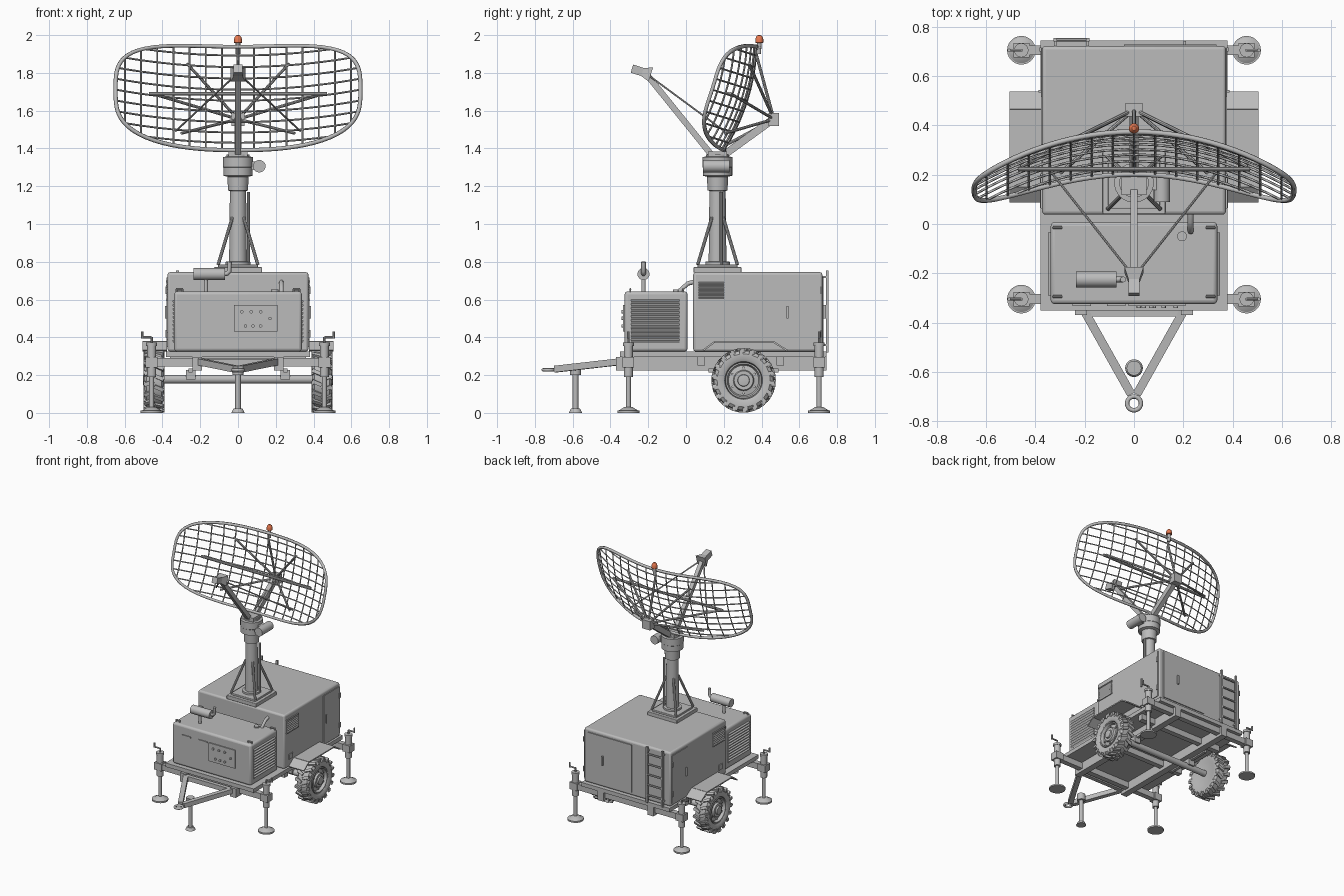
import bpy, bmesh, math
from mathutils import Vector, Matrix

if "Cube" in bpy.data.objects:
    bpy.data.objects.remove(bpy.data.objects["Cube"])

def mat(name, c):
    m = bpy.data.materials.new(name)
    m.diffuse_color = (*c, 1)
    m.use_nodes = True
    m.node_tree.nodes["Principled BSDF"].inputs["Base Color"].default_value = m.diffuse_color
    return m
GREY = mat("painted grey", (0.5, 0.5, 0.5))
ORANGE = mat("beacon orange", (0.8, 0.19, 0.08))

def finish(name, bm, m=GREY, bevel=0, angle=35):
    bmesh.ops.recalc_face_normals(bm, faces=bm.faces)
    me = bpy.data.meshes.new(name)
    bm.to_mesh(me); bm.free()
    me.materials.append(m)
    o = bpy.data.objects.new(name, me)
    bpy.context.collection.objects.link(o)
    if bevel:
        b = o.modifiers.new("soft edges", 'BEVEL')
        b.width, b.segments, b.limit_method = bevel, 3, 'ANGLE'
    bpy.ops.object.select_all(action='DESELECT')
    o.select_set(True); bpy.context.view_layer.objects.active = o
    bpy.ops.object.shade_smooth_by_angle(angle=math.radians(angle))
    return o

def box(bm, x0, x1, y0, y1, z0, z1):
    M = Matrix.Translation(((x0+x1)/2, (y0+y1)/2, (z0+z1)/2)) @ Matrix.Diagonal((abs(x1-x0), abs(y1-y0), abs(z1-z0), 1))
    bmesh.ops.create_cube(bm, size=1, matrix=M)

def along(a, b):
    a, b = Vector(a), Vector(b)
    return Matrix.Translation((a+b)/2) @ (b-a).to_track_quat('Z', 'Y').to_matrix().to_4x4(), (b-a).length

def beam(bm, a, b, w, h):
    M, L = along(a, b)
    bmesh.ops.create_cube(bm, size=1, matrix=M @ Matrix.Diagonal((w, h, L, 1)))

def rod(bm, a, b, r, r2=None, n=16):
    M, L = along(a, b)
    bmesh.ops.create_cone(bm, cap_ends=True, segments=n, radius1=r, radius2=r if r2 is None else r2, depth=L, matrix=M)

def lathe(bm, prof, M, n=32):
    rings = [[bm.verts.new(M @ Vector((r*math.cos(2*math.pi*i/n), r*math.sin(2*math.pi*i/n), h))) for i in range(n)] for r, h in prof]
    for A, B in zip(rings, rings[1:]):
        for i in range(n):
            bm.faces.new((A[i], A[(i+1) % n], B[(i+1) % n], B[i]))
    bm.faces.new(rings[0]); bm.faces.new(rings[-1])

def tubes(name, paths, r, cyclic=False, res=1):
    c = bpy.data.curves.new(name, 'CURVE')
    c.dimensions, c.bevel_depth, c.bevel_resolution, c.use_fill_caps = '3D', r, res, True
    for p in paths:
        s = c.splines.new('POLY'); s.points.add(len(p)-1); s.use_cyclic_u = cyclic
        for q, v in zip(s.points, p): q.co = (*v, 1)
    c.materials.append(GREY)
    o = bpy.data.objects.new(name, c)
    bpy.context.collection.objects.link(o)
    bpy.ops.object.select_all(action='DESELECT')
    o.select_set(True); bpy.context.view_layer.objects.active = o
    bpy.ops.object.convert(target='MESH')

def louvre(bm, x, s, y0, y1, z0, z1, n):
    for i in range(n):
        z = z0 + (z1-z0)*(i+.5)/n
        M = Matrix.Translation((s*x, (y0+y1)/2, z)) @ Matrix.Rotation(s*0.6, 4, 'Y') @ Matrix.Diagonal((.014, y1-y0, (z1-z0)/n*.75, 1))
        bmesh.ops.create_cube(bm, size=1, matrix=M)

S = (-1, 1)
# trailer chassis: deck, rails, cross members
bm = bmesh.new()
box(bm, -.38, .38, -.35, .745, .295, .325)
for s in S:
    box(bm, s*.19, s*.24, -.37, .745, .225, .295)
    box(bm, s*.225, s*.275, .27, .34, .178, .228)
    box(bm, s*.24, s*.262, .12, .49, .215, .235)
for y in (-.305, .705): box(bm, -.45, .45, y-.02, y+.02, .245, .29)
for y in (.08, .5): box(bm, -.36, .36, y-.02, y+.02, .25, .295)
finish("chassis", bm)
bm = bmesh.new()
rod(bm, (-.42, .305, .178), (.42, .305, .178), .023)
finish("axle", bm)

# draw bar with tow ring and nose leg
bm = bmesh.new()
for s in S: beam(bm, (s*.2, -.355, .27), (s*.012, -.69, .232), .035, .035)
box(bm, -.2, .2, -.375, -.345, .25, .285)
finish("draw_bar", bm)
tubes("tow_ring", [[(.028*math.cos(a*math.pi/12), -.728+.028*math.sin(a*math.pi/12), .228) for a in range(24)]], .009, True, 2)
bm = bmesh.new()
rod(bm, (0, -.585, .02), (0, -.585, .235), .015)
rod(bm, (0, -.585, 0), (0, -.585, .022), .036, .025, 24)
rod(bm, (0, -.585, .2), (0, -.585, .25), .03)
finish("nose_leg", bm)

# four corner jacks with crank handles
bm = bmesh.new()
for s in S:
    for y in (-.305, .705):
        x = s*.457
        rod(bm, (x, y, 0), (x, y, .012), .058, n=28)
        rod(bm, (x, y, .012), (x, y, .032), .052, .02, 28)
        rod(bm, (x, y, .02), (x, y, .2), .013)
        rod(bm, (x, y, .19), (x, y, .36), .024)
        rod(bm, (x, y, .355), (x, y, .372), .029)
        box(bm, x-.032, x+.032, y-.03, y+.03, .24, .295)
        rod(bm, (x, y, .37), (x, y, .402), .006, n=8)
        rod(bm, (x, y, .4), (x+s*.05, y, .4), .006, n=8)
        rod(bm, (x+s*.05, y, .395), (x+s*.05, y, .43), .007, n=8)
finish("corner_jacks", bm)

# wheels with lugged tyres
for s, side in zip(S, ("left", "right")):
    M = Matrix.Translation((s*.445, .305, .172)) @ Matrix.Rotation(s*math.pi/2, 4, 'Y')
    bm = bmesh.new()
    lathe(bm, [(.095, -.045), (.115, -.053), (.14, -.053), (.157, -.04), (.16, 0), (.157, .04), (.14, .053), (.115, .053), (.1, .045), (.095, .02)], M, 40)
    for i in range(18):
        for k in S:
            R = Matrix.Rotation((i+.25*k)*math.pi/9, 4, 'Z')
            bmesh.ops.create_cube(bm, size=1, matrix=M @ R @ Matrix.Translation((.158, 0, k*.027)) @ Matrix.Rotation(k*.4, 4, 'X') @ Matrix.Diagonal((.024, .02, .054, 1)))
            bmesh.ops.create_cube(bm, size=1, matrix=M @ R @ Matrix.Translation((.148, 0, k*.05)) @ Matrix.Diagonal((.03, .019, .012, 1)))
    finish("tyre_"+side, bm)
    bm = bmesh.new()
    lathe(bm, [(.096, -.04), (.096, .047), (.088, .047), (.08, .025), (.055, .03), (.05, .045), (.032, .045), (.03, .056), (.015, .058)], M, 32)
    for i in range(6):
        a = i*math.pi/3
        p = Vector((.068*math.cos(a), .068*math.sin(a), .024))
        rod(bm, M @ p, M @ (p+Vector((0, 0, .012))), .007, n=6)
    finish("wheel_hub_"+side, bm)

# folded plate mudguards
bm = bmesh.new()
for s in S:
    pts = [(.09, .33), (.15, .375), (.465, .375), (.535, .33)]
    for (a, za), (b, zb) in zip(pts, pts[1:]):
        beam(bm, (s*.441, a, za), (s*.441, b, zb), .13, .009)
finish("mudguards", bm)

# equipment cabin
bm = bmesh.new(); box(bm, -.373, .373, .038, .722, .325, .745)
finish("equipment_cabin", bm, bevel=.014)
bm = bmesh.new()
for s in S:
    box(bm, s*.37, s*.378, .515, .712, .35, .718)
    box(bm, s*.378, s*.387, .533, .543, .5, .565)
    box(bm, s*.37, s*.379, .09, .135, .385, .425)
    for z in (.42, .65): box(bm, s*.376, s*.384, .7, .716, z-.02, z+.02)
    for z0 in (.6, .7): box(bm, s*.37, s*.38, .06, .205, z0-.006, z0+.002)
    louvre(bm, .373, s, .065, .2, .6, .695, 7)
box(bm, -.04, .335, .718, .729, .35, .72)
box(bm, .2, .212, .728, .742, .5, .57)
finish("cabin_doors_and_vents", bm)

# rear ladder
bm = bmesh.new()
for x in (-.32, -.187):
    box(bm, x-.007, x+.007, .74, .754, .32, .755)
    for z in (.36, .72): box(bm, x-.005, x+.005, .715, .745, z-.005, z+.005)
for i in range(5): rod(bm, (-.32, .747, .38+i*.08), (-.187, .747, .38+i*.08), .007, n=8)
finish("ladder", bm)

# generator housing with panel and louvres
bm = bmesh.new(); box(bm, -.338, .338, -.325, .008, .325, .643)
finish("generator_housing", bm, bevel=.016)
bm = bmesh.new()
for s in S:
    louvre(bm, .338, s, -.29, -.035, .37, .6, 11)
    for y in (-.015, -.295):
        rod(bm, (s*.31-.018, y, .655), (s*.31+.018, y, .655), .006, n=8)
        for d in S: rod(bm, (s*.31+d*.016, y, .64), (s*.31+d*.016, y, .657), .005, n=8)
box(bm, -.022, .208, -.333, -.32, .43, .572)
for x, z in ((.02, .535), (.07, .535), (.12, .535), (.04, .46), (.08, .46), (.12, .46), (.17, .5)):
    rod(bm, (x, -.33, z), (x, -.341, z), .009, n=12)
for x in (-.25, -.11): box(bm, x, x+.075, -.332, -.32, .563, .572)
rod(bm, (.195, -.05, .64), (.195, -.05, .653), .02)
finish("generator_fittings", bm)

# exhaust silencer and cable conduit
bm = bmesh.new()
rod(bm, (-.235, -.225, .735), (-.07, -.225, .735), .032, n=24)
rod(bm, (-.17, -.225, .63), (-.17, -.225, .72), .011)
finish("silencer", bm)
tubes("exhaust_pipe", [[(-.08, -.225, .735), (-.058, -.225, .737), (-.046, -.225, .75), (-.044, -.225, .8)]], .012, res=2)
tubes("cable_conduit", [[(.23, -.03, .63), (.23, -.03, .65), (.23, .01, .685), (.23, .05, .695)]], .012, res=2)

# mast, base plate, braces and turntable
Y = .167
bm = bmesh.new()
box(bm, -.127, .127, Y-.127, Y+.127, .742, .772)
box(bm, -.105, .105, Y-.105, Y+.105, .77, .786)
finish("mast_base", bm, bevel=.004)
bm = bmesh.new()
lathe(bm, [(.065, .785), (.065, .8), (.047, .802), (.043, 1.175), (.053, 1.178), (.056, 1.25), (.078, 1.256), (.078, 1.3), (.08, 1.302), (.08, 1.355), (.06, 1.357), (.06, 1.368)], Matrix.Translation((0, Y, 0)), 32)
for a in S:
    for b in S:
        rod(bm, (a*.105, Y+b*.105, .785), (a*.03, Y+b*.03, 1.035), .009, n=10)
rod(bm, (.055, Y+.02, .785), (.055, Y+.02, 1.17), .009, n=10)
finish("mast", bm)
bm = bmesh.new()
box(bm, .07, .115, Y-.03, Y+.03, 1.285, 1.33)
rod(bm, (.113, .09, 1.306), (.113, .23, 1.306), .033, n=20)
finish("drive_motor", bm)

# parabolic mesh reflector
C, N, V = Vector((0, .324, 1.653)), Vector((0, -.954, .3)), Vector((0, .3, .954))
U0, V0, E = .648, .287, 3.3
def dish(u, v): return C + Vector((u, 0, 0)) + V*v + N*((u*u+v*v)/2.16)
def lim(t): return max(0, 1-abs(t)**E)**(1/E)
rim = []
for i in range(96):
    c, s = math.cos(i*math.pi/48), math.sin(i*math.pi/48)
    k = (abs(c)**E+abs(s)**E)**(-1/E)
    rim.append(dish(U0*c*k, V0*s*k))
tubes("reflector_rim", [rim], .011, True, 1)
wires = []
for i in range(-7, 8):
    u = i*.0855; m = V0*lim(u/U0)
    wires.append([dish(u, m*(j/5-1)) for j in range(11)])
for i in range(-4, 5):
    v = i*.0605; m = U0*lim(v/V0)
    wires.append([dish(m*(j/12-1), v) for j in range(25)])
tubes("reflector_mesh", wires, .005, res=0)

# backing frame, cross bar and support arm
H = Vector((0, .465, 1.555))
bm = bmesh.new()
box(bm, -.035, .035, .437, .492, 1.52, 1.588)
for u, v in ((-.27, .19), (.27, .19), (-.3, -.2), (.3, -.2), (0, .25), (0, -.25), (-.46, .01), (.46, .01)):
    rod(bm, H, dish(u, v), .008, n=8)
rod(bm, (-.47, .222, 1.69), (.47, .222, 1.69), .01, n=10)
beam(bm, (0, .2, 1.365), (0, .455, 1.55), .035, .04)
finish("backing_frame", bm)

# feed boom, stays and horn
F = Vector((0, -.215, 1.8))
bm = bmesh.new()
beam(bm, (0, .14, 1.36), F, .03, .032)
box(bm, -.05, .05, Y-.05, Y+.05, 1.355, 1.385)
for s in S: rod(bm, F, dish(s*.33, -.19), .005, n=8)
finish("feed_boom", bm)
bm = bmesh.new()
D = Vector((0, .95, -.3))
M, L = along(F-D*.075, F+D*.03)
bmesh.ops.create_cone(bm, cap_ends=True, segments=4, radius1=.03, radius2=.055, depth=.05, matrix=Matrix.Translation(F+D*.005) @ M.to_quaternion().to_matrix().to_4x4() @ Matrix.Rotation(math.pi/4, 4, 'Z'))
beam(bm, F-D*.075, F, .045, .045)
finish("feed_horn", bm)

# warning beacon
bm = bmesh.new()
rod(bm, (0, .385, 1.9), (0, .388, 1.96), .012)
rod(bm, (0, .372, 1.935), (0, .392, 1.935), .014)
finish("beacon_post", bm)
bm = bmesh.new()
lathe(bm, [(.017, 1.957), (.021, 1.96), (.021, 1.978), (.017, 1.991), (.009, 1.999), (.002, 2.0)], Matrix.Translation((0, .388, 0)), 20)
finish("beacon_lamp", bm, ORANGE)
